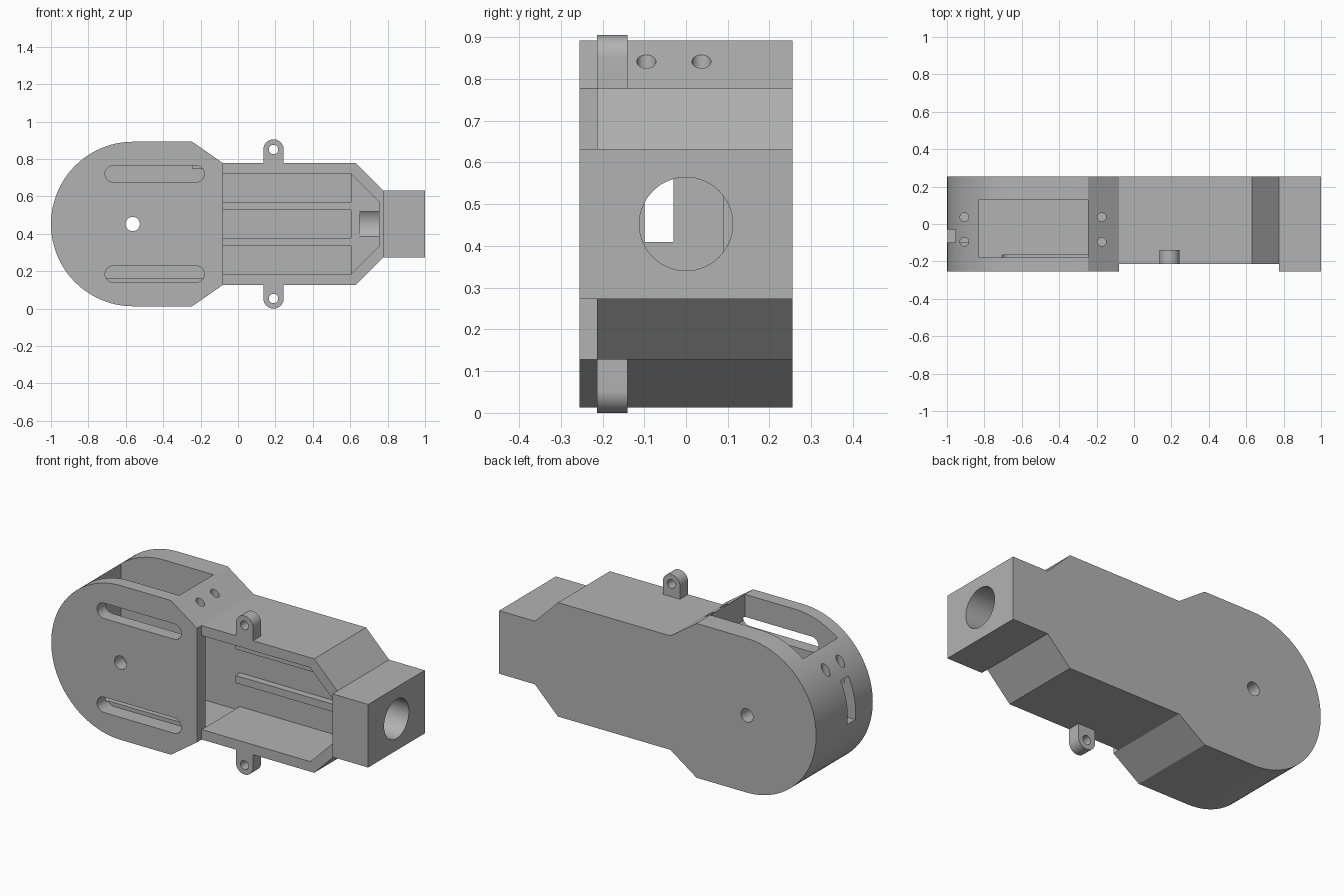
import bpy, bmesh, math

cube = bpy.data.objects.get("Cube")
if cube:
    bpy.data.objects.remove(cube, do_unlink=True)

MID = 0.4525            # height of the long axis
FRONT, BACK = -0.255, 0.255
TRAY_FRONT = -0.213

grey = bpy.data.materials.new("plain grey")
grey.use_nodes = True
grey.diffuse_color = (0.45, 0.45, 0.45, 1)
grey.node_tree.nodes["Principled BSDF"].inputs["Base Color"].default_value = (0.45, 0.45, 0.45, 1)


def prism(name, outline, y0, y1):
    """Extrude an (x, height from the long axis) outline along y."""
    bm = bmesh.new()
    face = bm.faces.new([bm.verts.new((x, y0, MID + h)) for x, h in outline])
    ext = bmesh.ops.extrude_face_region(bm, geom=[face])
    moved = [v for v in ext["geom"] if isinstance(v, bmesh.types.BMVert)]
    bmesh.ops.translate(bm, verts=moved, vec=(0, y1 - y0, 0))
    bmesh.ops.recalc_face_normals(bm, faces=bm.faces)
    mesh = bpy.data.meshes.new(name)
    bm.to_mesh(mesh)
    bm.free()
    obj = bpy.data.objects.new(name, mesh)
    bpy.context.collection.objects.link(obj)
    return obj


def arc(x, h, r, start, end, steps):
    angles = [math.radians(start + (end - start) * i / steps) for i in range(steps + 1)]
    return [(x + r * math.cos(a), h + r * math.sin(a)) for a in angles]


def rect(x0, x1, h0, h1):
    return [(x0, h0), (x1, h0), (x1, h1), (x0, h1)]


def mirrored(points):
    """Complete an upper half outline with its lower half."""
    return points + [(x, -h) for x, h in reversed(points)]


def drill(center, radius, length, axis="Z"):
    turn = {"X": (0, math.pi / 2, 0), "Y": (math.pi / 2, 0, 0), "Z": (0, 0, 0)}[axis]
    bpy.ops.mesh.primitive_cylinder_add(vertices=32, radius=radius, depth=length,
                                        location=center, rotation=turn)
    return bpy.context.object


def cut(obj, cutters):
    for c in cutters:
        c.hide_render = True
        mod = obj.modifiers.new("cut", "BOOLEAN")
        mod.operation = "DIFFERENCE"
        mod.solver = "EXACT"
        mod.object = c
    bpy.context.view_layer.update()
    graph = bpy.context.evaluated_depsgraph_get()
    mesh = bpy.data.meshes.new_from_object(obj.evaluated_get(graph))
    obj.modifiers.clear()
    obj.data = mesh
    for c in cutters:
        bpy.data.objects.remove(c, do_unlink=True)


def finish(obj):
    obj.data.materials.clear()
    obj.data.materials.append(grey)
    bpy.ops.object.select_all(action="DESELECT")
    obj.select_set(True)
    bpy.context.view_layer.objects.active = obj
    bpy.ops.object.shade_smooth_by_angle(angle=math.radians(25))


# Round head with a hollow that opens at the top and towards the tray
head = prism("round_head",
             arc(-0.56, 0, 0.44, 90, 270, 48)
             + [(-0.245, -0.44), (-0.08, -0.325), (-0.08, 0.325), (-0.245, 0.44)],
             FRONT, BACK)
hollow = prism("hollow", [(-0.83, -0.29), (0, -0.29), (0, 0.295), (-0.245, 0.295),
                          (-0.245, 0.6), (-0.83, 0.6)], -0.18, 0.13)
cutters = [hollow, drill((-0.563, 0, MID), 0.038, 1, "Y")]
# Long rounded slots in the front plate
for side in (1, -1):
    h = 0.268 * side
    cutters.append(prism("slot", arc(-0.667, h, 0.044, 90, 270, 12)
                         + arc(-0.224, h, 0.044, -90, 90, 12), -0.4, -0.165))
# Cable opening in the round end
cutters.append(prism("cable_opening", rect(-1.1, -0.8, -0.043, 0.195), -0.1, -0.03))
# Vertical screw holes
for y in (-0.095, 0.037):
    cutters.append(drill((-0.907, y, 0.85), 0.023, 0.5))
    cutters.append(drill((-0.172, y, 0.9), 0.023, 0.4))
cut(head, cutters)

# Open tray with three troughs separated by ribs
tray = prism("tray", mirrored([(-0.08, 0.325), (0.63, 0.325), (0.775, 0.18)]),
             TRAY_FRONT, BACK)
cutters = [prism("recess", mirrored([(-0.3, 0.268), (0.605, 0.268), (0.755, 0.118)]),
                 -0.4, 0.09)]
for h in (-0.193, 0, 0.193):
    cutters.append(prism("trough", rect(-0.3, 0.605, h - 0.075, h + 0.075), -0.1, 0.13))
cutters.append(drill((0.8, 0, MID), 0.112, 0.3, "X"))
cut(tray, cutters)

# End block with a round bore
block = prism("end_block", rect(0.775, 1, -0.18, 0.18), FRONT, BACK)
cut(block, [drill((0.9, 0, MID), 0.112, 0.5, "X")])

# Mounting lugs above and below the tray
parts = [head, tray, block]
for side, name in ((1, "upper_lug"), (-1, "lower_lug")):
    outline = [(0.136, 0.325)] + arc(0.19, 0.3985, 0.054, 180, 0, 24) + [(0.244, 0.325)]
    lug = prism(name, [(x, h * side) for x, h in outline], TRAY_FRONT, -0.14)
    cut(lug, [drill((0.19, -0.18, MID + 0.3985 * side), 0.025, 0.4, "Y")])
    parts.append(lug)

for part in parts:
    finish(part)
